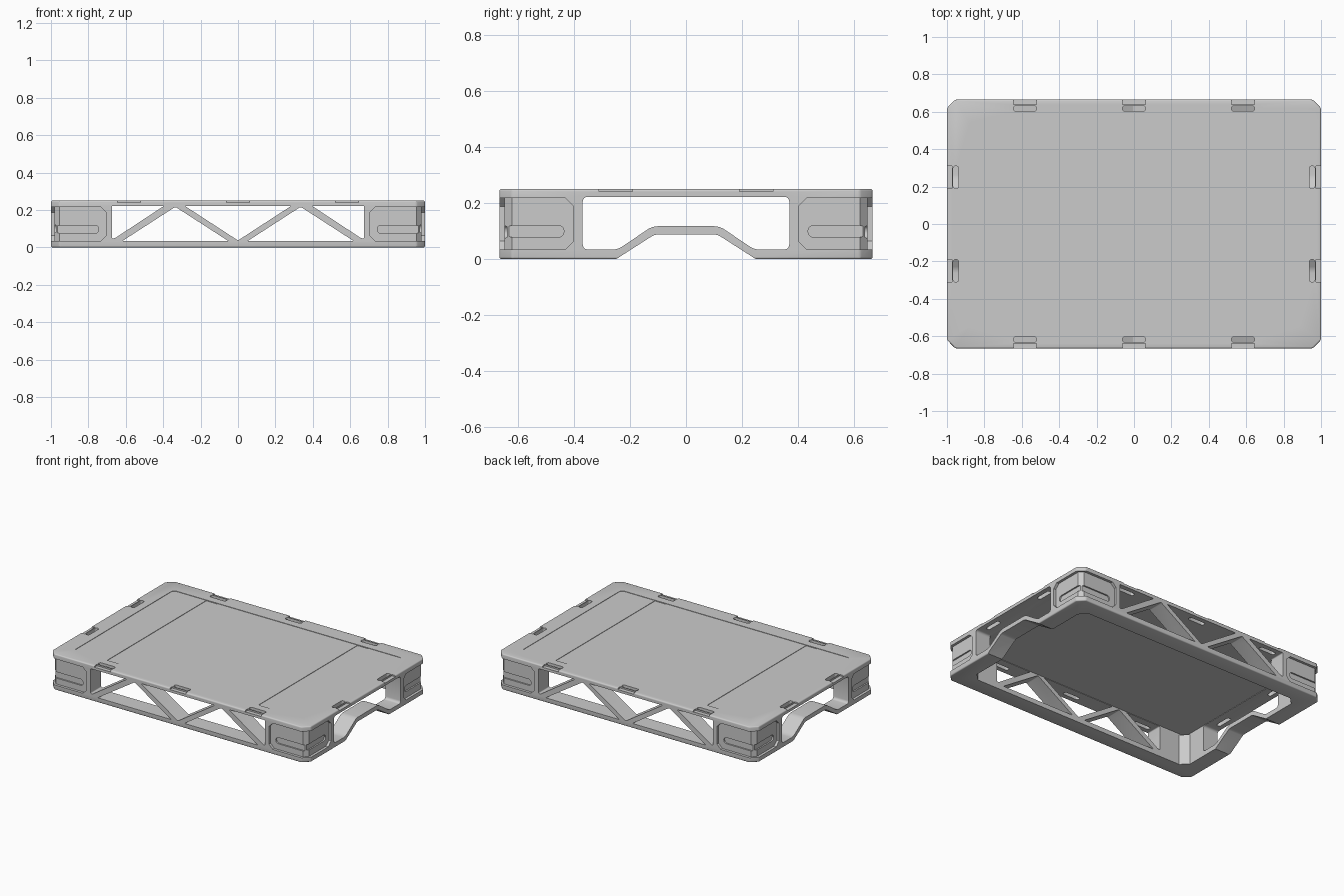
import bpy, bmesh

if "Cube" in bpy.data.objects:
    bpy.data.objects.remove(bpy.data.objects["Cube"])

X, Y, H = 1.0, 0.665, 0.25      # half length, half width, height


def prism(name, pts, axis, a, b, r=0.0, edge=0.0):
    """Extrude a 2D profile along an axis, rounding its corners by r and all edges by edge."""
    put = {'x': lambda u, v, w: (w, u, v),
           'y': lambda u, v, w: (u, w, v),
           'z': lambda u, v, w: (u, v, w)}[axis]
    bm = bmesh.new()
    lo = [bm.verts.new(put(u, v, a)) for u, v in pts]
    hi = [bm.verts.new(put(u, v, b)) for u, v in pts]
    n = len(pts)
    bm.faces.new(lo)
    bm.faces.new(hi)
    for i in range(n):
        j = (i + 1) % n
        bm.faces.new((lo[i], lo[j], hi[j], hi[i]))
    bmesh.ops.recalc_face_normals(bm, faces=bm.faces)
    if r:
        side = [bm.edges.get((lo[i], hi[i])) for i in range(n)]
        bmesh.ops.bevel(bm, geom=side, offset=r, segments=4, profile=0.5,
                        affect='EDGES', clamp_overlap=True)
    if edge:
        bmesh.ops.bevel(bm, geom=bm.edges[:], offset=edge, segments=3, profile=0.5,
                        affect='EDGES', clamp_overlap=True)
    bmesh.ops.recalc_face_normals(bm, faces=bm.faces)
    me = bpy.data.meshes.new(name)
    bm.to_mesh(me)
    bm.free()
    ob = bpy.data.objects.new(name, me)
    bpy.context.collection.objects.link(ob)
    return ob


def rect(u0, u1, v0, v1):
    return [(u0, v0), (u1, v0), (u1, v1), (u0, v1)]


def octagon(u, v, c):
    return [(-u + c, -v), (u - c, -v), (u, -v + c), (u, v - c),
            (u - c, v), (-u + c, v), (-u, v - c), (-u, -v + c)]


def flip(pts, su=1, sv=1):
    return [(u * su, v * sv) for u, v in pts]


# Solid body with chamfered corners
frame = prism("frame", octagon(X, Y, 0.045), 'z', 0, H, edge=0.008)


def cut(pts, axis, a, b, r=0.0):
    tool = prism("cutter", pts, axis, a, b, r)
    tool.hide_render = True
    mod = frame.modifiers.new("cut", 'BOOLEAN')
    mod.operation, mod.solver, mod.object = 'DIFFERENCE', 'EXACT', tool
    bpy.context.view_layer.objects.active = frame
    bpy.ops.object.modifier_apply(modifier=mod.name)
    bpy.data.objects.remove(tool)


# Hollow inside and panel opening in the deck
cut(octagon(0.882, 0.547, 0.05), 'z', -0.1, 0.222)
cut(rect(-0.885, 0.885, -0.55, 0.55), 'z', 0.215, 0.4, 0.025)

# Truss openings in the long sides
cut([(-0.285, 0.222), (0, 0.037), (0.285, 0.222)], 'y', -1, 1, 0.008)
for s in (-1, 1):
    cut(flip([(0.675, 0.222), (0.395, 0.222), (0.66, 0.048), (0.675, 0.048)], s), 'y', -1, 1, 0.007)
    cut(flip([(0.62, 0.033), (0.05, 0.033), (0.335, 0.217)], s), 'y', -1, 1, 0.008)

# Openings and raised sill of the short sides
cut([(-0.368, 0.222), (-0.368, 0.034), (-0.243, 0.034), (-0.12, 0.117),
     (0.12, 0.117), (0.243, 0.034), (0.368, 0.034), (0.368, 0.222)], 'x', -2, 2, 0.018)
cut([(-0.255, -0.004), (-0.113, 0.087), (0.113, 0.087), (0.255, -0.004),
     (0.255, -0.1), (-0.255, -0.1)], 'x', -2, 2, 0.01)

# Corner pockets with a grip slot on each face
z0, z1, c, d = 0.034, 0.217, 0.03, 0.018
for sx in (-1, 1):
    for sy in (-1, 1):
        def pocket(u, end):
            return [(u, z0 + c), (u + c, z0), (end, z0), (end, z1), (u + c, z1), (u, z1 - c)]
        cut(flip(pocket(0.705, 1.1), sx), 'y', sy * (Y - d), sy * 0.8)
        cut(flip(pocket(0.40, 0.8), sy), 'x', sx * (X - d), sx * 1.2)
        cut(flip([(X - 0.063, Y), (X, Y - 0.063), (1.1, Y - 0.063), (1.1, 0.75), (X - 0.063, 0.75)],
                 sx, sy), 'z', z0, z1)
        cut(flip(rect(0.745, 0.975, 0.075, 0.118), sx), 'y', sy * (Y - d - 0.01), sy * 0.8, 0.02)
        cut(flip(rect(0.435, 0.64, 0.078, 0.12), sy), 'x', sx * (X - d - 0.01), sx * 1.2, 0.02)

# Strap notches around the deck edge: through slot plus lowered lip
for s in (-1, 1):
    for x in (-0.583, 0, 0.583):
        cut(rect(x - 0.062, x + 0.062, *sorted((s * 0.603, s * 0.632))), 'z', 0.214, 0.4, 0.013)
        cut(rect(x - 0.062, x + 0.062, *sorted((s * 0.638, s * 0.8))), 'z', 0.24, 0.4)
    for y in (-0.25, 0.25):
        cut(rect(*sorted((s * 0.938, s * 0.967)), y - 0.06, y + 0.06), 'z', 0.214, 0.4, 0.013)
        cut(rect(*sorted((s * 0.973, s * 1.2)), y - 0.06, y + 0.06), 'z', 0.24, 0.4)

# Deck panels with two lowered cross strips
for name, xa, xb, top in (("deck_panel_left", -0.887, -0.63, 0.247),
                          ("deck_strip_left", -0.63, -0.545, 0.244),
                          ("deck_panel_middle", -0.545, 0.54, 0.247),
                          ("deck_strip_right", 0.54, 0.625, 0.244),
                          ("deck_panel_right", 0.625, 0.887, 0.247)):
    prism(name, rect(xa, xb, -0.552, 0.552), 'z', 0.225, top)

# Smooth shading with sharp edges kept
for ob in bpy.context.collection.objects:
    ob.select_set(True)
bpy.context.view_layer.objects.active = frame
bpy.ops.object.shade_smooth_by_angle()
